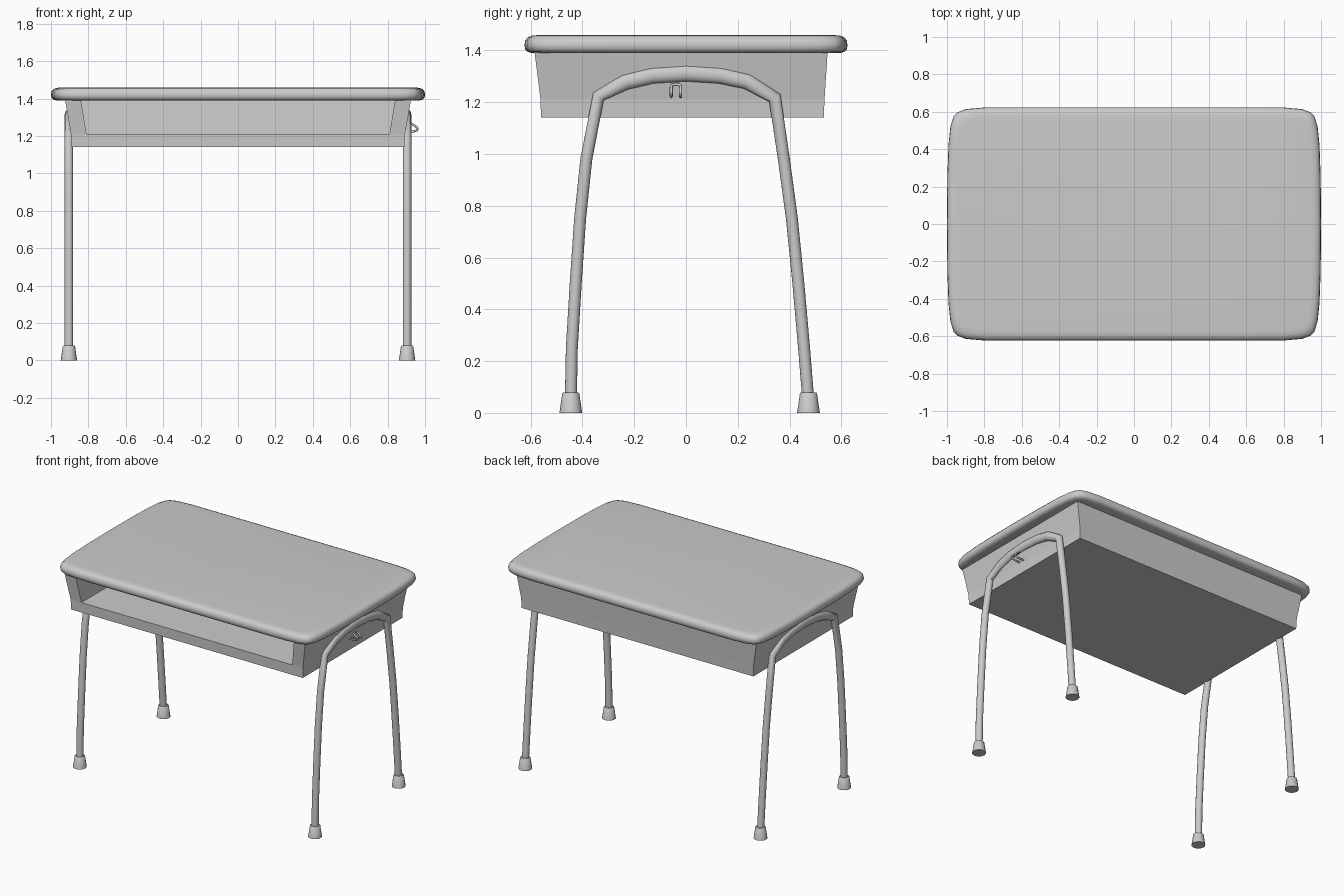
import bpy, bmesh, math
from mathutils import Vector

if "Cube" in bpy.data.objects:
    bpy.data.objects.remove(bpy.data.objects["Cube"])


def make_object(name, verts, faces, smooth=True):
    mesh = bpy.data.meshes.new(name)
    mesh.from_pydata([tuple(v) for v in verts], [], faces)
    bm = bmesh.new()
    bm.from_mesh(mesh)
    bmesh.ops.recalc_face_normals(bm, faces=bm.faces)
    bm.to_mesh(mesh)
    bm.free()
    ob = bpy.data.objects.new(name, mesh)
    bpy.context.collection.objects.link(ob)
    if smooth:
        bpy.ops.object.select_all(action='DESELECT')
        ob.select_set(True)
        bpy.context.view_layer.objects.active = ob
        bpy.ops.object.shade_smooth_by_angle(angle=math.radians(40))
    return ob


def skin(name, rings):
    """Join equal-sized vertex rings and cap both ends."""
    n = len(rings[0])
    faces = [(r * n + i, r * n + (i + 1) % n, (r + 1) * n + (i + 1) % n, (r + 1) * n + i)
             for r in range(len(rings) - 1) for i in range(n)]
    last = (len(rings) - 1) * n
    faces += [tuple(range(n)), tuple(range(last, last + n))]
    return make_object(name, [v for ring in rings for v in ring], faces)


# Desktop: softly bowed rounded rectangle with a rounded rim
quarter = [(1, 0), (0.998, 0.25), (0.992, 0.42), (0.982, 0.52), (0.965, 0.575),
           (0.945, 0.597), (0.9, 0.614), (0.8, 0.623), (0.5, 0.624), (0, 0.624)]
half = quarter + [(-x, y) for x, y in quarter[-2::-1]]
outline = half + [(x, -y) for x, y in half[-2:0:-1]]
rim = [(0.03, 1.39), (0.012, 1.394), (0.003, 1.404), (0, 1.42), (0.003, 1.438),
       (0.012, 1.45), (0.028, 1.457), (0.05, 1.459)]
skin("desktop", [[(x * (1 - d), y * (1 - d / 0.624), z) for x, y in outline] for d, z in rim])


# Book tray: flared box, open at the front
def tray_level(z, x, front, back, inner_x, inner_back):
    return [(-x, front, z), (-x, back, z), (x, back, z), (x, front, z),
            (inner_x, front, z), (inner_x, inner_back, z),
            (-inner_x, inner_back, z), (-inner_x, front, z)]


base = tray_level(1.14, 0.89, -0.56, 0.532, 0, 0)[:4]
mid = tray_level(1.21, 0.893, -0.562, 0.535, 0.81, 0.47)
top = tray_level(1.395, 0.925, -0.585, 0.547, 0.84, 0.48)
tray_faces = [(0, 1, 2, 3), (0, 1, 5, 4), (1, 2, 6, 5), (2, 3, 7, 6),
              (0, 3, 7, 8, 11, 4), (8, 9, 10, 11), tuple(range(12, 20))]
tray_faces += [(4 + i, 4 + (i + 1) % 8, 12 + (i + 1) % 8, 12 + i) for i in range(8)]
make_object("book_tray", base + mid + top, tray_faces, smooth=False)

# Leg frames: one bent tube per side, as (y, z, in-plane radius)
path = [(-0.445, 0.04, .023), (-0.441, 0.25, .023), (-0.426, 0.5, .023), (-0.409, 0.75, .023),
        (-0.385, 0.98, .023), (-0.338, 1.222, .025), (-0.235, 1.277, .03), (-0.13, 1.303, .031),
        (0, 1.312, .032), (0.13, 1.303, .031), (0.235, 1.28, .03), (0.343, 1.216, .026),
        (0.378, 0.98, .023), (0.409, 0.75, .023), (0.434, 0.5, .023), (0.456, 0.25, .023),
        (0.473, 0.04, .023)]
SIDES = 16
for side, sx in (("left", -0.904), ("right", 0.904)):
    rings = []
    for i, (y, z, r) in enumerate(path):
        p = Vector((y, z))
        before = Vector(path[max(i - 1, 0)][:2])
        after = Vector(path[min(i + 1, len(path) - 1)][:2])
        t = sum(((q.normalized()) for q in (p - before, after - p) if q.length > 0),
                Vector((0, 0))).normalized()
        rings.append([(sx + 0.023 * math.cos(a), y - t.y * r * math.sin(a), z + t.x * r * math.sin(a))
                      for a in (2 * math.pi * k / SIDES for k in range(SIDES))])
    skin(side + "_leg_frame", rings)

    # Tapered rubber feet
    for end, fy in (("front", -0.445), ("back", 0.473)):
        skin(f"{side}_{end}_foot",
             [[(sx + r * math.cos(a), fy + r * math.sin(a), z)
               for a in (2 * math.pi * k / SIDES for k in range(SIDES))]
              for r, z in ((0.044, 0), (0.033, 0.075), (0.029, 0.079))])

# Bag hook: bent wire loop on the right side
hook_side = [(0.885, 1.222), (0.94, 1.224), (0.958, 1.231), (0.96, 1.242),
             (0.948, 1.253), (0.93, 1.264)]
points = [(x, -0.057, z) for x, z in hook_side]
points += [(0.924, -0.048, 1.268), (0.924, -0.03, 1.268)]
points += [(x, -0.021, z) for x, z in reversed(hook_side)]
curve = bpy.data.curves.new("bag_hook", 'CURVE')
curve.dimensions = '3D'
curve.bevel_depth = 0.006
curve.bevel_resolution = 2
curve.use_fill_caps = True
spline = curve.splines.new('POLY')
spline.points.add(len(points) - 1)
for sp, co in zip(spline.points, points):
    sp.co = (*co, 1)
bpy.context.collection.objects.link(bpy.data.objects.new("bag_hook", curve))
